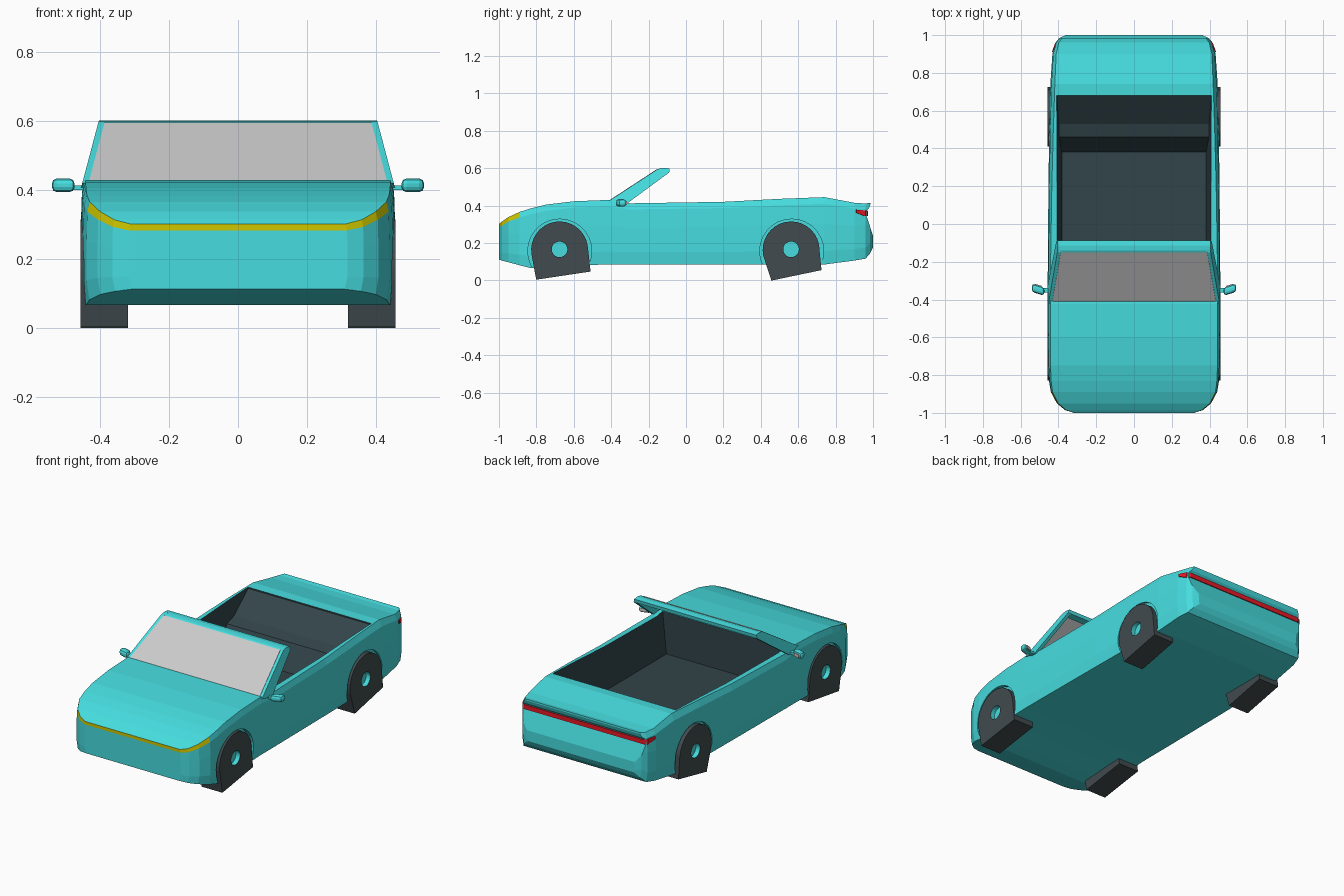
import bpy, bmesh, math

if "Cube" in bpy.data.objects:
    bpy.data.objects.remove(bpy.data.objects["Cube"])


def material(name, r, g, b):
    m = bpy.data.materials.new(name)
    m.diffuse_color = (r, g, b, 1)
    m.use_nodes = True
    m.node_tree.nodes["Principled BSDF"].inputs["Base Color"].default_value = m.diffuse_color
    return m


TEAL = material("teal paint", 0.062, 0.72, 0.74)
INTERIOR = material("dark interior", 0.032, 0.058, 0.067)
YELLOW = material("yellow light", 0.62, 0.57, 0.0)
RED = material("red light", 0.80, 0.01, 0.02)
GREY = material("grey glass", 0.60, 0.60, 0.60)
TYRE = material("dark tyre", 0.054, 0.070, 0.077)


def make(name, bm, mats):
    bmesh.ops.recalc_face_normals(bm, faces=bm.faces)
    me = bpy.data.meshes.new(name)
    bm.to_mesh(me)
    bm.free()
    for m in mats:
        me.materials.append(m)
    ob = bpy.data.objects.new(name, me)
    bpy.context.collection.objects.link(ob)
    return ob


def prism(name, pts, x_in, x_out, mats, idx=0):
    """Extrude a (y, z) outline between two x limits given as functions of z."""
    bm = bmesh.new()
    a = [bm.verts.new((x_in(z), y, z)) for y, z in pts]
    b = [bm.verts.new((x_out(z), y, z)) for y, z in pts]
    n = len(pts)
    bm.faces.new(a)
    bm.faces.new(b[::-1])
    for i in range(n):
        j = (i + 1) % n
        bm.faces.new((a[i], b[i], b[j], a[j]))
    for f in bm.faces:
        f.material_index = idx
    return make(name, bm, mats)


def const(x):
    return lambda z: x


def circle(cy, cz, r, n, start=0.0, sweep=2 * math.pi, closed=True):
    d = n if closed else n - 1
    return [(cy + r * math.cos(start + sweep * i / d),
             cz + r * math.sin(start + sweep * i / d)) for i in range(n)]


def cut(ob, cutter):
    mod = ob.modifiers.new("cut", 'BOOLEAN')
    mod.operation = 'DIFFERENCE'
    mod.solver = 'EXACT'
    mod.object = cutter
    bpy.context.view_layer.objects.active = ob
    bpy.ops.object.modifier_apply(modifier=mod.name)
    bpy.data.objects.remove(cutter)


def mirror(ob):
    ob.modifiers.new("mirror", 'MIRROR')
    return ob


# Body shell lofted along y: (y, half width, bottom z, top z, shoulder inset)
SECTIONS = [
    (-1.0, .318, .112, .302, .004), (-.985, .365, .106, .314, .005),
    (-.95, .408, .097, .338, .007), (-.89, .440, .081, .366, .009),
    (-.83, .450, .066, .385, .011), (-.75, .455, .07, .405, .013),
    (-.6, .457, .08, .423, .014), (-.42, .457, .085, .43, .014),
    (-.3, .457, .085, .412, .014), (.2, .453, .085, .42, .018),
    (.5, .449, .085, .436, .022), (.74, .443, .085, .445, .024),
    (.9, .432, .106, .415, .02), (.96, .416, .116, .411, .018),
    (.985, .395, .145, .415, .014), (1.0, .36, .175, .24, .012)]
BODY_MATS = [TEAL, INTERIOR, YELLOW]
bm = bmesh.new()
rings = []
for y, w, zb, zt, s in SECTIONS:
    h = zt - zb
    half = [(w - s, zt), (w - .25 * s, zt - .1 * h), (w, zt - .4 * h),
            (w, zb + .2 * h), (w - .008, zb)]
    ring = half + [(-x, z) for x, z in reversed(half)]
    rings.append([bm.verts.new((x, y, z)) for x, z in ring])
for i in range(len(rings) - 1):
    for j in range(10):
        k = (j + 1) % 10
        f = bm.faces.new((rings[i][j], rings[i + 1][j], rings[i + 1][k], rings[i][k]))
        if i < 3 and j in (0, 8):
            f.material_index = 2      # headlight wraps round the corner
for ring in (rings[0], rings[-1]):
    for k in range(4):
        f = bm.faces.new((ring[k], ring[k + 1], ring[8 - k], ring[9 - k]))
        if ring is rings[0] and k == 0:
            f.material_index = 2      # headlight bar across the nose
body = make("car_body", bm, BODY_MATS)

# Open cabin with rear shelf, lined in the interior colour
CABIN = [(-.36, .17), (.38, .17), (.46, .31), (.53, .33), (.68, .435), (.68, .6), (-.36, .6)]
cut(body, prism("cabin_cutter", CABIN, lambda z: -.382 - (z - .17) * .1,
                lambda z: .382 + (z - .17) * .1, BODY_MATS, 1))

# Groove under the tail lip that holds the tail light
GROOVE = [(.966, .343), (1.0, .238), (1.05, .238), (1.05, .42), (.99, .42),
          (.979, .387), (.966, .374)]
cut(body, prism("groove_cutter", GROOVE, const(-.6), const(.6), BODY_MATS))

# Shallow wheel arches
for cy in (-.675, .565):
    for s in (-1, 1):
        cut(body, prism("arch_cutter", circle(cy, .157, .171, 28),
                        const(s * .43), const(s * .6), BODY_MATS))

# Wheels: round top, square tilted foot, teal hub hole
for name, cy, tilt, foot in (("front_wheels", -.676, 8.5, .147), ("rear_wheels", .562, 11.8, .137)):
    t = math.radians(tilt)
    cz = .163
    pts = circle(cy, cz, .152, 17, t, math.pi, False)
    for side in (-1, 1):
        pts.append((cy + .139 * math.sin(t) + side * foot * math.cos(t),
                    cz - .139 * math.cos(t) + side * foot * math.sin(t)))
    wheel = prism(name, pts, const(.32), const(.457), [TYRE, TEAL])
    cut(wheel, prism("hub_cutter", circle(cy, cz + .003, .042, 20),
                     const(.43), const(.6), [TYRE, TEAL], 1))
    mirror(wheel)


# Windscreen: pillars, header bar and glass
def edge(z):
    return .45 - (z - .43) * .265


PILLAR = [(-.42, .42), (-.15, .596), (-.12, .602), (-.087, .598), (-.09, .577), (-.33, .40)]
mirror(prism("windscreen_pillars", PILLAR, lambda z: edge(z) - .022, edge, [TEAL]))
HEADER = [(-.155, .591), (-.14, .599), (-.115, .602), (-.087, .598), (-.09, .577), (-.13, .572)]
prism("windscreen_header", HEADER, lambda z: -edge(z), edge, [TEAL])
GLASS = [(-.42, .422), (-.152, .597), (-.146, .589), (-.412, .414)]
prism("windscreen_glass", GLASS, lambda z: .018 - edge(z), lambda z: edge(z) - .018, [GREY])

# Tail light strip wrapped round the rear corners: (x, y, low z, high z)
half = [(.393, .970, .345, .372), (.415, .957, .343, .374), (.432, .910, .362, .378)]
path = [(-x, y, a, b) for x, y, a, b in reversed(half)] + half
bm = bmesh.new()
low = [bm.verts.new((x, y, a)) for x, y, a, b in path]
high = [bm.verts.new((x, y, b)) for x, y, a, b in path]
for i in range(len(path) - 1):
    bm.faces.new((low[i], low[i + 1], high[i + 1], high[i]))
tail = make("tail_light", bm, [RED])
solid = tail.modifiers.new("thickness", 'SOLIDIFY')
solid.thickness = .006
solid.offset = 0


# Door mirrors
def box(name, lo, hi, mat, bevel=0.0, sweep=0.0):
    bm = bmesh.new()
    bmesh.ops.create_cube(bm, size=1)
    for v in bm.verts:
        for k in range(3):
            v.co[k] = lo[k] + (v.co[k] + .5) * (hi[k] - lo[k])
        v.co.y += sweep * (v.co.x - .5)
    if bevel:
        bmesh.ops.bevel(bm, geom=bm.edges[:], offset=bevel, segments=2, profile=.5,
                        affect='EDGES')
    return mirror(make(name, bm, [mat]))


box("mirror_arms", (.435, -.362, .400), (.495, -.338, .414), TEAL)
box("mirror_housings", (.475, -.372, .394), (.541, -.328, .434), TEAL, .015, .3)
box("mirror_glass", (.491, -.331, .404), (.526, -.324, .424), GREY, 0, .3)
